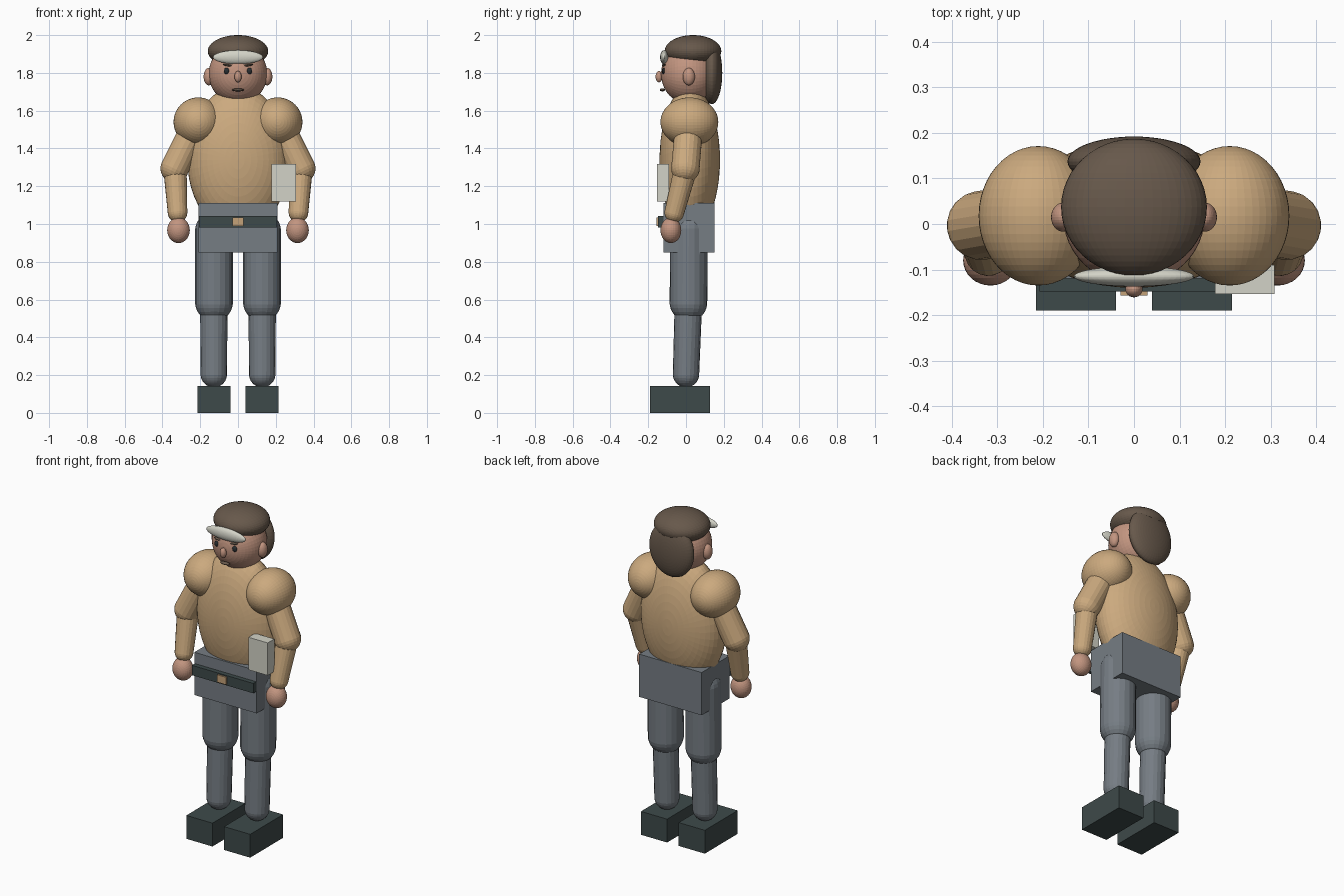
import bpy, bmesh
from mathutils import Matrix, Vector

default = bpy.data.objects.get("Cube")
if default:
    bpy.data.objects.remove(default, do_unlink=True)


def material(name, r, g, b):
    m = bpy.data.materials.new(name)
    m.use_nodes = True
    m.diffuse_color = (r, g, b, 1)
    m.node_tree.nodes["Principled BSDF"].inputs["Base Color"].default_value = (r, g, b, 1)
    return m


tan = material("tan_shirt", .60, .40, .21)
grey = material("grey_trousers", .18, .205, .23)
dark = material("dark_leather", .048, .068, .068)
brown = material("brown_hair", .135, .098, .070)
skin = material("skin", .54, .30, .215)
white = material("off_white", .65, .65, .57)
gold = material("buckle_tan", .56, .36, .19)
black = material("eye_black", .022, .028, .032)


def finish(name, bm, mat):
    me = bpy.data.meshes.new(name)
    bm.to_mesh(me)
    bm.free()
    me.materials.append(mat)
    ob = bpy.data.objects.new(name, me)
    bpy.context.collection.objects.link(ob)
    return ob


def ellipsoid(name, centre, radii, mat, tilt=0, segs=48):
    """Sphere with its poles facing front and back, scaled, then tilted."""
    bm = bmesh.new()
    bmesh.ops.create_uvsphere(bm, u_segments=segs, v_segments=segs // 2, radius=1)
    bm.transform(Matrix.Translation(centre) @ Matrix.Rotation(tilt, 4, 'Y')
                 @ Matrix.Diagonal((*radii, 1)) @ Matrix.Rotation(1.5708, 4, 'X'))
    return finish(name, bm, mat)


def box(name, low, high, mat):
    low, high = Vector(low), Vector(high)
    bm = bmesh.new()
    bmesh.ops.create_cube(bm, size=1)
    bm.transform(Matrix.Translation((low + high) / 2)
                 @ Matrix.Diagonal((*(high - low), 1)))
    return finish(name, bm, mat)


def limb(name, start, end, r_start, r_end, mat):
    """Tapered capsule: a sphere split at the middle and stretched."""
    start, end = Vector(start), Vector(end)
    axis = end - start
    bm = bmesh.new()
    bmesh.ops.create_uvsphere(bm, u_segments=20, v_segments=15, radius=1)
    for v in bm.verts:
        if v.co.z > 0:
            v.co = v.co * r_end + Vector((0, 0, axis.length))
        else:
            v.co = v.co * r_start
    turn = axis.to_track_quat('Z', 'Y').to_matrix().to_4x4()
    bm.transform(Matrix.Translation(start) @ turn)
    return finish(name, bm, mat)


# Head and hair
ellipsoid("head", (0, .015, 1.795), (.155, .147, .16), skin)
ellipsoid("hair_cap", (0, .037, 1.915), (.16, .15, .085), brown)
ellipsoid("back_hair", (0, .137, 1.80), (.146, .055, .165), brown)
ellipsoid("headband", (0, -.115, 1.883), (.132, .022, .037), white)
ellipsoid("nose", (0, -.143, 1.78), (.019, .018, .03), skin, segs=24)
ellipsoid("mouth", (0, -.125, 1.71), (.032, .014, .008), brown, segs=24)

# Torso, hips and belt
ellipsoid("torso", (0, .02, 1.34), (.268, .16, .39), tan)
box("hips", (-.21, -.12, .85), (.21, .15, 1.11), grey)
box("belt", (-.207, -.148, .982), (.207, -.115, 1.042), dark)
box("buckle", (-.03, -.157, .99), (.03, -.14, 1.035), gold)
box("pouch", (.178, -.154, 1.12), (.308, -.09, 1.318), white)

# Paired parts
for side, s in (("left", 1), ("right", -1)):
    ellipsoid(side + "_eye", (s * .06, -.118, 1.81), (.015, .010, .017), black, segs=24)
    ellipsoid(side + "_brow", (s * .055, -.117, 1.841), (.025, .010, .006), brown,
              tilt=-s * .15, segs=16)
    ellipsoid(side + "_ear", (s * .155, .015, 1.78), (.027, .032, .046), skin, segs=32)
    ellipsoid(side + "_shoulder", (s * .21, .018, 1.54), (.131, .153, .13), tan)
    limb(side + "_upper_arm", (s * .23, .015, 1.51), (s * .335, -.003, 1.295), .075, .076, tan)
    limb(side + "_forearm", (s * .333, -.005, 1.28), (s * .32, -.062, 1.06), .062, .052, tan)
    ellipsoid(side + "_hand", (s * .315, -.08, .967), (.06, .055, .068), skin, segs=32)
    limb(side + "_thigh", (s * .127, .015, .965), (s * .127, .013, .585), .1, .1, grey)
    limb(side + "_shin", (s * .128, .012, .56), (s * .128, 0, .205), .073, .07, grey)
    x = s * .127
    box(side + "_shoe", (x - .088, -.19, 0), (x + .088, .126, .142), dark)
